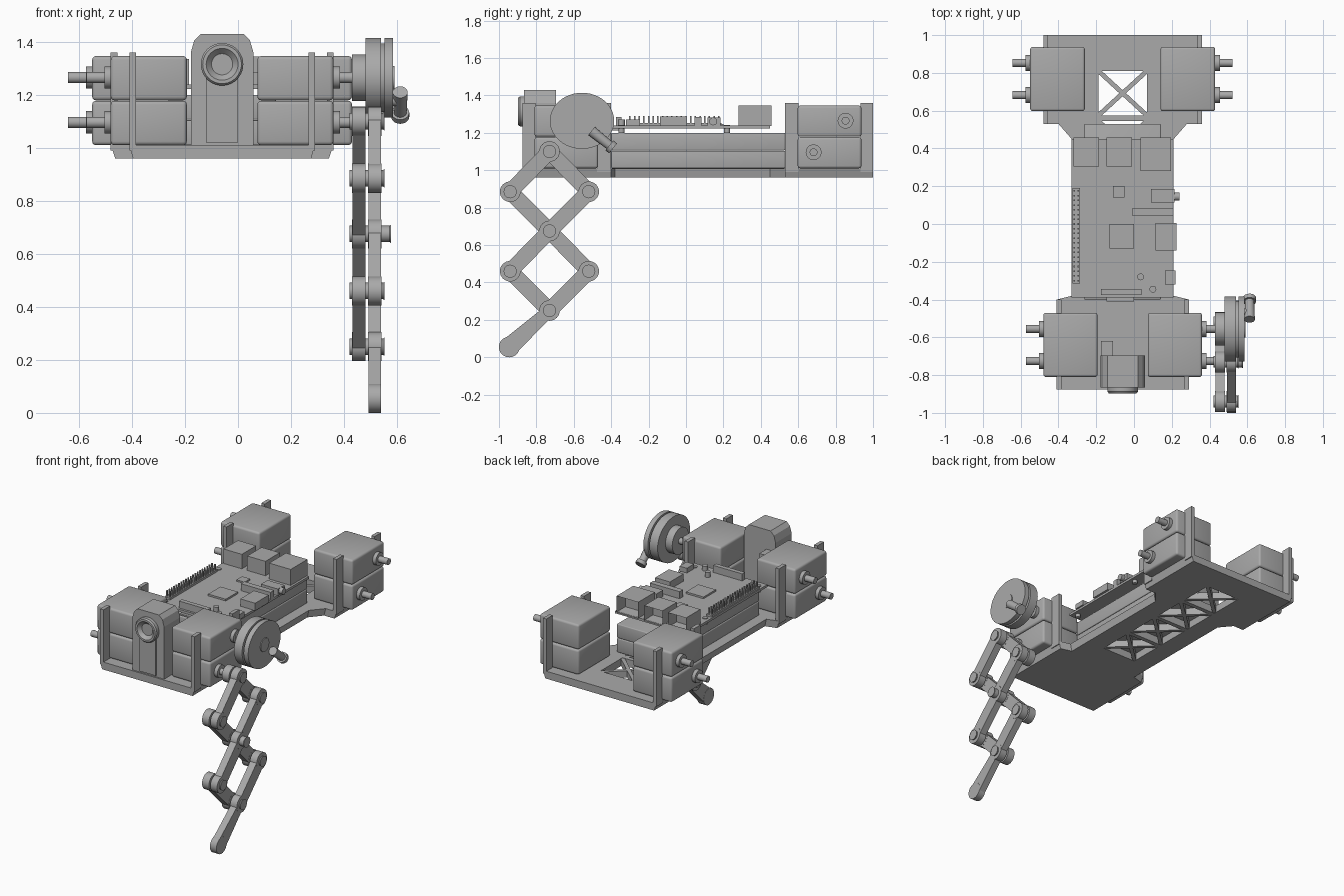
import bpy, bmesh, math
from mathutils import Vector

cube = bpy.data.objects.get("Cube")
if cube:
    bpy.data.objects.remove(cube)

GREY = bpy.data.materials.new("plain grey")
GREY.use_nodes = True
GREY.diffuse_color = (0.4, 0.4, 0.4, 1)
GREY.node_tree.nodes["Principled BSDF"].inputs["Base Color"].default_value = (0.4, 0.4, 0.4, 1)
CX = -0.06   # centre line of the body


def finish(name, bm):
    bmesh.ops.recalc_face_normals(bm, faces=bm.faces)
    me = bpy.data.meshes.new(name)
    bm.to_mesh(me)
    bm.free()
    me.materials.append(GREY)
    ob = bpy.data.objects.new(name, me)
    bpy.context.collection.objects.link(ob)
    return ob


def smooth(ob):
    bpy.ops.object.select_all(action='DESELECT')
    bpy.context.view_layer.objects.active = ob
    ob.select_set(True)
    bpy.ops.object.shade_smooth_by_angle(angle=math.radians(35))
    return ob


def add_box(bm, lo, hi):
    verts = bmesh.ops.create_cube(bm, size=1)["verts"]
    for v in verts:
        v.co = [(a + b) / 2 + c * (b - a) for a, b, c in zip(lo, hi, v.co)]


def box(name, lo, hi, bevel=0):
    bm = bmesh.new()
    add_box(bm, lo, hi)
    if bevel:
        bmesh.ops.bevel(bm, geom=bm.edges[:], offset=bevel, segments=3, profile=0.5, affect='EDGES')
    ob = finish(name, bm)
    return smooth(ob) if bevel else ob


def rod(name, a, b, r, r2=None, segs=32):
    a, b = Vector(a), Vector(b)
    bm = bmesh.new()
    bmesh.ops.create_cone(bm, cap_ends=True, segments=segs, radius1=r, radius2=r2 or r, depth=(b - a).length)
    turn = (b - a).to_track_quat('Z', 'Y')
    for v in bm.verts:
        v.co = turn @ v.co + (a + b) / 2
    return smooth(finish(name, bm))


def prism(name, points, offset):
    bm = bmesh.new()
    face = bm.faces.new([bm.verts.new(p) for p in points])
    new = bmesh.ops.extrude_face_region(bm, geom=[face])["geom"]
    bmesh.ops.translate(bm, vec=offset, verts=[v for v in new if isinstance(v, bmesh.types.BMVert)])
    return finish(name, bm)


# Chassis plate with lattice windows
half = [(0.42, 1), (0.42, 0.53), (0.34, 0.53), (0.27, 0.45), (0.27, -0.38), (0.35, -0.4), (0.35, -0.875)]
outline = half + [(-x, y) for x, y in reversed(half)]
plate = prism("chassis_plate", [(CX + x * 0.96, y, 0.96) for x, y in outline], (0, 0, 0.05))
for v in plate.data.vertices:
    if v.co.z > 1:
        v.co.x = CX + (v.co.x - CX) / 0.96
bm = bmesh.new()
for k in range(4):
    top = 0.81 - 0.265 * k
    add_box(bm, (CX - 0.128, top - 0.235, 0.9), (CX + 0.128, top, 1.1))
cutter = finish("window_cutter", bm)
cutter.hide_render = True
mod = plate.modifiers.new("windows", 'BOOLEAN')
mod.object = cutter
mod.solver = 'EXACT'
bpy.context.view_layer.objects.active = plate
bpy.ops.object.modifier_apply(modifier="windows")
bpy.data.objects.remove(cutter)
for k in range(4):
    mid = 0.6925 - 0.265 * k
    for s in (-1, 1):
        p, q = Vector((CX - 0.128, mid - s * 0.1175, 0.962)), Vector((CX + 0.128, mid + s * 0.1175, 0.962))
        n = Vector((-(q - p).y, (q - p).x, 0)).normalized() * 0.012
        prism("lattice_bar", [p + n, p - n, q - n, q + n], (0, 0, 0.046))

# Motor pairs, shafts and corner brackets
for end, y0, y1, inner, outer, wall, w0, w1 in (
        ("back", 0.597, 0.938, 0.2, 0.49, 0.42, 0.53, 1.0),
        ("front", -0.81, -0.47, 0.133, 0.42, 0.35, -0.875, -0.4)):
    for s, side in ((1, "left"), (-1, "right")):
        xs = sorted((CX + s * inner, CX + s * outer))
        ws = sorted((CX + s * wall, CX + s * (wall - 0.025)))
        tag = end + "_" + side
        for z0, sy in ((1.01, y0 + 0.085), (1.179, y1 - 0.085)):
            box(tag + "_motor", (xs[0], y0, z0), (xs[1], y1, z0 + 0.167), 0.014)
            z = z0 + 0.086
            x = CX + s * outer
            rod(tag + "_motor_collar", (x - s * 0.01, sy, z), (x + s * 0.024, sy, z), 0.042)
            rod(tag + "_motor_shaft", (x, sy, z), (x + s * 0.092, sy, z), 0.021, segs=20)
        for a, b in ((w0, y0 + 0.005), (y1 - 0.005, w1)):
            box(tag + "_bracket", (ws[0], a, 0.99), (ws[1], b, 1.36))

# Battery packs
for z in (1.01, 1.106):
    box("battery_pack", (CX - 0.203, -0.4, z), (CX + 0.203, 0.53, z + 0.094), 0.006)

# Circuit board and its parts
box("circuit_board", (-0.33, -0.39, 1.222), (0.21, 0.45, 1.238))
for x in (-0.297, 0.177):
    for y in (-0.345, 0.22):
        rod("board_screw", (x, y, 1.2), (x, y, 1.243), 0.016, segs=16)
for x0, x1, y0, h in ((-0.32, -0.185, 0.305, 1.335), (-0.145, -0.01, 0.305, 1.335), (0.035, 0.195, 0.28, 1.345)):
    bm = bmesh.new()
    add_box(bm, (x0, y0, 1.236), (x1, 0.457, h))
    bm.normal_update()
    face = [f for f in bm.faces if f.normal.y > 0.9]
    bmesh.ops.inset_region(bm, faces=face, thickness=0.012)
    bmesh.ops.translate(bm, vec=(0, -0.08, 0), verts=face[0].verts)
    finish("port_block", bm)
for name, lo, hi in (
        ("video_port", (0.115, -0.14, 1.236), (0.225, 0.005, 1.287)),
        ("power_port", (0.165, -0.32, 1.236), (0.22, -0.245, 1.27)),
        ("audio_block", (0.09, 0.115, 1.236), (0.215, 0.185, 1.282)),
        ("camera_connector", (-0.01, 0.045, 1.236), (0.21, 0.083, 1.285)),
        ("display_connector", (-0.175, -0.375, 1.236), (0.04, -0.345, 1.285)),
        ("main_chip", (-0.13, -0.13, 1.236), (0.0, 0.0, 1.25)),
        ("small_chip", (-0.11, 0.14, 1.236), (-0.05, 0.2, 1.248)),
        ("memory_card", (-0.145, -0.41, 1.212), (0.0, -0.33, 1.222)),
        ("pin_header", (-0.325, -0.315, 1.236), (-0.285, 0.19, 1.252))):
    box(name, lo, hi)
rod("audio_socket", (0.2, 0.145, 1.261), (0.24, 0.145, 1.261), 0.021, segs=20)
for x, y in ((0.035, -0.28), (0.1, -0.345)):
    rod("capacitor", (x, y, 1.236), (x, y, 1.27), 0.018, segs=16)
bm = bmesh.new()
for i in range(20):
    y = 0.175 - i * 0.025
    for x in (-0.316, -0.294):
        add_box(bm, (x - 0.004, y - 0.004, 1.24), (x + 0.004, y + 0.004, 1.29))
finish("header_pins", bm)

# Camera tower, lens and side block
side = [(0.118, 1.01), (0.118, 1.36), (0.105, 1.405), (0.08, 1.43)]
tower = side + [(-x, z) for x, z in reversed(side)]
prism("camera_tower", [(CX + x, -0.865, z) for x, z in tower], (0, 0.17, 0))
box("camera_front_strip", (CX - 0.06, -0.872, 1.02), (CX + 0.06, -0.86, 1.27))
box("camera_side_block", (-0.175, -0.7, 1.01), (-0.11, -0.62, 1.3))
bm = bmesh.new()
rings = []
for r, y in ((0.08, -0.86), (0.08, -0.888), (0.073, -0.897), (0.06, -0.897), (0.04, -0.875)):
    rings.append([bm.verts.new((CX + r * math.cos(t * math.tau / 40), y, 1.315 + r * math.sin(t * math.tau / 40)))
                  for t in range(40)])
for a, b in zip(rings, rings[1:]):
    for i in range(40):
        bm.faces.new((a[i], a[(i + 1) % 40], b[(i + 1) % 40], b[i]))
bm.faces.new(rings[0])
bm.faces.new(rings[-1])
smooth(finish("camera_lens", bm))

# Cam wheel with crank handle
WY, WZ = -0.556, 1.264
rod("wheel_hub", (0.43, WY, WZ), (0.49, WY, WZ), 0.088)


def oval(name, x0, x1, ry, rz):
    ring = [(x0, WY + ry * math.cos(i * math.tau / 48), WZ + rz * math.sin(i * math.tau / 48)) for i in range(48)]
    smooth(prism(name, ring, (x1 - x0, 0, 0)))


oval("wheel_inner_flange", 0.48, 0.54, 0.172, 0.15)
oval("wheel_groove", 0.53, 0.56, 0.15, 0.13)
oval("wheel_outer_flange", 0.552, 0.585, 0.172, 0.15)
rod("wheel_axle_end", (0.57, WY, WZ), (0.59, WY, WZ), 0.045)
rod("crank_pin", (0.57, -0.47, 1.18), (0.62, -0.47, 1.18), 0.022, segs=20)
rod("crank_handle", (0.612, -0.505, 1.21), (0.612, -0.405, 1.13), 0.028, 0.024, segs=24)
rod("crank_handle_tip", (0.612, -0.41, 1.133), (0.612, -0.39, 1.117), 0.034, segs=24)

# Scissor leg
A, B, C, D = (-0.73, 1.1), (-0.94, 0.885), (-0.52, 0.885), (-0.73, 0.675)
E, F, G, FOOT = (-0.94, 0.46), (-0.52, 0.46), (-0.73, 0.25), (-0.945, 0.055)


def link(name, x0, x1, a, b, w0=0.042, w1=0.042):
    p, q = Vector((x0, *a)), Vector((x0, *b))
    d = (q - p).normalized()
    n = Vector((0, -d.z, d.y))
    prism(name, [p + n * w0, p - n * w0, q - n * w1, q + n * w1], (x1 - x0, 0, 0))
    for c in (a, b):
        rod(name + "_eye", (x0 - 0.001, *c), (x1 + 0.001, *c), 0.055)


for a, b in ((A, C), (B, D), (D, F), (E, G)):
    link("inner_link", 0.431, 0.48, a, b)
for a, b in ((A, B), (C, D), (D, E), (F, G)):
    link("outer_link", 0.492, 0.54, a, b)
link("foot_link", 0.493, 0.539, G, FOOT, 0.032, 0.05)
for joint in (A, B, C, D, E, F, G):
    tip = 0.578 if joint == D else 0.553
    rod("leg_joint_pin", (0.42, *joint), (tip, *joint), 0.031, segs=24)
    rod("leg_joint_head", (tip - 0.01, *joint), (tip, *joint), 0.028, 0.035, segs=24)
